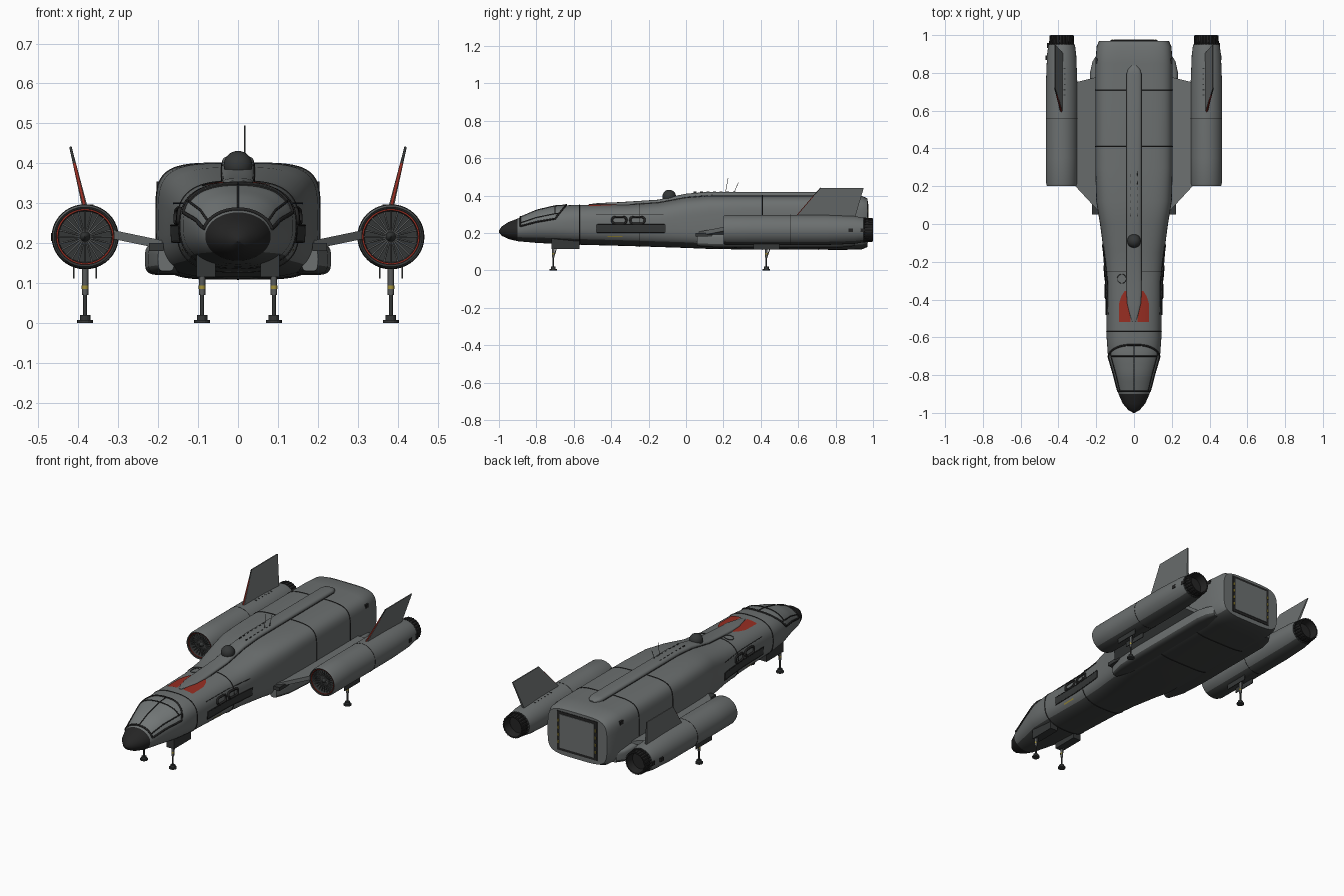
import bpy, bmesh, math
from mathutils import Vector

if "Cube" in bpy.data.objects:
    bpy.data.objects.remove(bpy.data.objects["Cube"], do_unlink=True)


def material(name, *rgb):
    m = bpy.data.materials.new(name)
    m.use_nodes = True
    m.diffuse_color = (*rgb, 1)
    bsdf = next(n for n in m.node_tree.nodes if n.type == "BSDF_PRINCIPLED")
    bsdf.inputs["Base Color"].default_value = (*rgb, 1)
    bsdf.inputs["Roughness"].default_value = 0.6
    return m


GREY = material("hull grey", .15, .162, .162)
GLASS = material("canopy grey", .17, .185, .185)
BELLY = material("belly grey", .05, .054, .053)
DARK = material("dark grey", .035, .038, .038)
BLACK = material("nose black", .018, .018, .018)
RED = material("signal red", .31, .027, .016)
YELLOW = material("marking yellow", .36, .28, .04)
METAL = material("leg metal", .1, .105, .105)


def build(name, verts, faces, mats, index=None, smooth=True):
    mesh = bpy.data.meshes.new(name)
    mesh.from_pydata(verts, [], faces)
    for m in mats:
        mesh.materials.append(m)
    if index:
        mesh.polygons.foreach_set("material_index", index)
    bm = bmesh.new()
    bm.from_mesh(mesh)
    bmesh.ops.recalc_face_normals(bm, faces=bm.faces)
    bm.to_mesh(mesh)
    bm.free()
    ob = bpy.data.objects.new(name, mesh)
    bpy.context.collection.objects.link(ob)
    if smooth:
        bpy.ops.object.select_all(action="DESELECT")
        ob.select_set(True)
        bpy.context.view_layer.objects.active = ob
        bpy.ops.object.shade_smooth_by_angle(angle=math.radians(35))
    return ob


def oval(cx, cz, w, h, n, y, a):
    c, s = math.cos(a), math.sin(a)
    return Vector((cx + math.copysign(w * abs(c) ** (2 / n), c), y,
                   cz + math.copysign(h * abs(s) ** (2 / n), s)))


def loft(name, stations, mats, spans=None, seg=48, belly=0):
    """Skin along y through rounded sections (y, cx, cz, w, h, n); belly is the dark underside's half angle."""
    verts = [oval(*st[1:], st[0], math.tau * k / seg) for st in stations for k in range(seg)]
    faces, index = [], []
    for i in range(len(stations) - 1):
        for k in range(seg):
            j = (k + 1) % seg
            faces.append((i * seg + k, i * seg + j, (i + 1) * seg + j, (i + 1) * seg + k))
            under = abs((k + .5) * 360 / seg - 270) < belly
            mat = spans[i] if spans else 0
            index.append(2 if under and mat == 0 else mat)
    last = (len(stations) - 1) * seg
    faces += [tuple(range(seg)), tuple(range(last, last + seg))]
    index += [index[0], index[-1]]
    return build(name, verts, faces, mats, index)


def prism(name, a, b, mat):
    n = len(a)
    sides = [(k, (k + 1) % n, n + (k + 1) % n, n + k) for k in range(n)]
    return build(name, a + b, sides + [tuple(range(n)), tuple(range(n, 2 * n))], [mat], smooth=False)


def box(name, lo, hi, mat):
    ring = lambda z: [(lo[0], lo[1], z), (hi[0], lo[1], z), (hi[0], hi[1], z), (lo[0], hi[1], z)]
    return prism(name, ring(lo[2]), ring(hi[2]), mat)


def tube(name, points, r, mat, closed=False):
    cu = bpy.data.curves.new(name, "CURVE")
    cu.dimensions = "3D"
    cu.bevel_depth, cu.bevel_resolution, cu.use_fill_caps = r, 1, True
    sp = cu.splines.new("POLY")
    sp.points.add(len(points) - 1)
    for p, q in zip(sp.points, points):
        p.co = (*q, 1)
    sp.use_cyclic_u = closed
    cu.materials.append(mat)
    bpy.context.collection.objects.link(bpy.data.objects.new(name, cu))


# Fuselage sections: y, half width, bottom, top, squareness
HULL = [(-1, .004, .203, .213, 2), (-.985, .03, .185, .235, 2), (-.95, .06, .168, .258, 2),
        (-.9, .082, .156, .277, 2), (-.8, .108, .147, .32, 2.2), (-.7, .138, .142, .344, 2.4),
        (-.6, .145, .138, .35, 2.6), (-.3, .148, .13, .352, 2.8), (-.15, .16, .125, .362, 3),
        (0, .18, .12, .39, 3.5), (.12, .2, .115, .4, 4), (.3, .205, .112, .4, 4.5),
        (.85, .205, .11, .4, 4.5), (.94, .198, .112, .398, 4.5), (.97, .185, .125, .385, 4.5)]


def dims(y):
    for a, b in zip(HULL, HULL[1:]):
        if y <= b[0]:
            t = (y - a[0]) / (b[0] - a[0])
            return [p + (q - p) * t for p, q in zip(a[1:], b[1:])]


def skin(y, deg, grow=0):
    w, z0, z1, n = dims(y)
    return oval(0, (z0 + z1) / 2, w + grow, (z1 - z0) / 2 + grow, n, y, math.radians(deg))


def on_top(x, y, grow=.002):
    w, z0, z1, n = dims(y)
    return Vector((x, y, (z0 + z1) / 2 + (z1 - z0) / 2 * (1 - abs(x / w) ** n) ** (1 / n) + grow))


def on_side(s, y, z, grow=.002):
    w, z0, z1, n = dims(y)
    u = abs((2 * z - z0 - z1) / (z1 - z0))
    return Vector((s * (w * (1 - u ** n) ** (1 / n) + grow), y, z))


def patch(name, rows, mat):
    n = len(rows[0])
    faces = [(i * n + j, i * n + j + 1, (i + 1) * n + j + 1, (i + 1) * n + j)
             for i in range(len(rows) - 1) for j in range(n - 1)]
    return build(name, [p for r in rows for p in r], faces, [mat])


loft("fuselage", [(y, 0, (a + b) / 2, w, (b - a) / 2, n) for y, w, a, b, n in HULL],
     [GREY, BLACK, BELLY], [int(s[0] < -.91) for s in HULL[:-1]], 72, 48)
for y in (-.57, -.25, .41, .71):
    tube("panel_seam", [skin(y, d) for d in range(0, 360, 5)], .0025, BLACK, True)

# Canopy panes and framing
back = lambda d: -.72 + .08 * math.sin(math.radians(d))
pane = lambda t, d: skin(-.885 + t * (back(d) + .885), d, .002)
arc = range(15, 166, 5)
steps = [i / 10 for i in range(11)]
patch("canopy_glass", [[pane(t, d) for d in arc] for t in steps], GLASS)
border = [pane(0, d) for d in arc] + [pane(t, 165) for t in steps]
border += [pane(1, d) for d in reversed(arc)] + [pane(1 - t, 15) for t in steps]
tube("canopy_rim", border, .005, BLACK)
for d in (32, 90, 148):
    tube("canopy_rib", [pane(t, d) for t in steps], .003, BLACK)
tube("canopy_crossbar", [skin(-.7, d, .002) for d in range(32, 149, 4)], .003, BLACK)

# Dorsal spine, red panels beside its tip, dome, hatch and aerials
spine = [(-.52, .008, .003), (-.48, .022, .008), (-.42, .037, .011), (-.36, .04, .013),
         (-.15, .04, .016), (0, .04, .02), (.12, .04, .02), (.79, .04, .02),
         (.82, .032, .016), (.84, .012, .006)]
loft("dorsal_spine", [(y, 0, dims(y)[2], w, h, 3) for y, w, h in spine], [GREY])
for s in (-1, 1):
    edge = [(-.52, .018, .08), (-.47, .022, .08), (-.42, .03, .079), (-.385, .034, .068), (-.355, .036, .05)]
    patch("red_panel", [[on_top(s * (a + (b - a) * k / 6), y, .003) for k in range(7)]
                        for y, a, b in edge], RED)
    tube("spine_seam", [(s * .041, y / 20, dims(y / 20)[2] + .001) for y in range(-6, 17)], .0015, BLACK)
    for k in range(7):
        box("spine_vent", (s * .02 - .002, .04 + k * .035, .415), (s * .02 + .002, .055 + k * .035, .4205), DARK)
bpy.ops.mesh.primitive_uv_sphere_add(segments=32, ring_count=16, radius=.036, location=(0, -.09, .395))
dome = bpy.context.object
dome.name = "sensor_dome"
dome.data.materials.append(DARK)
bpy.ops.object.shade_smooth()
tube("roof_hatch", [on_top(-.065 + .024 * math.cos(k / 4), -.29 + .024 * math.sin(k / 4))
                    for k in range(25)], .0015, DARK, True)
tube("tall_aerial", [(.017, .21, .41), (.017, .225, .495)], .0015, METAL)
tube("short_aerial", [(.017, .255, .41), (.017, .28, .47)], .0015, METAL)

# Rear loading door
box("door_frame", (-.125, .965, .15), (.125, .973, .37), BLACK)
box("door", (-.108, .968, .165), (.108, .976, .355), GREY)


def leg(x, y, top):
    tube("leg_strut", [(x, y, top), (x, y, .07)], .008, METAL)
    tube("leg_piston", [(x, y, .09), (x, y, .01)], .005, DARK)
    tube("leg_brace", [(x, y + .03, top), (x, y, .06)], .003, METAL)
    tube("leg_band", [(x, y, .085), (x, y, .094)], .0085, YELLOW)
    for r, z0, z1 in ((.02, 0, .008), (.013, .008, .02)):
        ring = lambda z: [(x + r * math.cos(k * math.pi / 8), y + r * math.sin(k * math.pi / 8), z)
                          for k in range(16)]
        prism("leg_foot", ring(z0), ring(z1), DARK)


for s in (-1, 1):
    cx, cz = s * .383, .216
    leg(s * .09, -.71, .16)
    leg(s * .383, .43, .15)
    box("nose_gear_box", (s * .08 - .024, -.72, .115), (s * .08 + .024, -.57, .17), DARK)

    # Cabin side: slot, windows and marking
    ys = [-.48 + k * .037 for k in range(11)]
    patch("side_slot", [[on_side(s, y, z, .003) for y in ys] for z in (.203, .224, .245)], DARK)
    slot_rim = [on_side(s, y, .203) for y in ys] + [on_side(s, y, .245) for y in reversed(ys)]
    tube("slot_rim", slot_rim, .0025, BLACK, True)
    for y in (-.357, -.26):
        loop = [on_side(s, p.x, p.z) for p in
                (oval(y, .268, .038, .018, 3.5, 0, k * math.tau / 24) for k in range(24))]
        tube("window_frame", loop, .006, BLACK, True)
    patch("yellow_marking", [[on_side(s, y, z) for y in (-.42, -.38, -.34)] for z in (.179, .185)], YELLOW)
    tube("cabin_rail", [on_side(s, y, .3) for y in (-.48, -.4, -.3, -.2, -.12)], .0015, BLACK)
    for k in range(4):
        box("door_marking", (s * .116 - .004, .97, .19 + k * .04), (s * .116 + .004, .977, .205 + k * .04), YELLOW)

    # Sponson, hinge fairing and pylon
    loft("sponson", [(y, s * .18, z, w, h, 4) for y, z, w, h in
                     ((.06, .16, .02, .03), (.15, .16, .045, .037), (.3, .16, .053, .04),
                      (.8, .16, .053, .04), (.86, .16, .04, .035), (.9, .16, .015, .03))],
         [GREY, DARK, BELLY], belly=75)
    box("hinge_fairing", (s * .205 - .018, .05, .18), (s * .205 + .018, .14, .2), DARK)
    root = [(s * .19, .07, .185), (s * .19, .78, .185), (s * .31, .75, .21), (s * .31, .2, .21)]
    prism("pylon", root, [(x, y, z + .022) for x, y, z in root], GREY)
    box("shoulder_light", (s * .192 - .012, .85, .335), (s * .192 + .012, .875, .355), BLACK)

    # Engine nacelle with open intake and exhaust
    body = [(.25, .066, .064), (.204, .073, .07), (.2, .078, .075), (.215, .082, .08), (.35, .083, .081),
            (.75, .083, .08), (.9, .077, .074), (.95, .07, .066), (.952, .06, .058)]
    loft("nacelle", [(y, cx, cz, w, h, 2) for y, w, h in body], [GREY, DARK, BELLY],
         [1, 1, 0, 0, 0, 0, 0, 1], belly=40)
    circle = lambda y, r: [oval(cx, cz, r, r * .97, 2, y, k * math.tau / 40) for k in range(40)]
    tube("intake_ring", circle(.208, .07), .0026, RED, True)
    for k in range(24):
        a = k * math.tau / 24
        rim = oval(cx, cz, .067, .065, 2, .225, a)
        tube("fan_blade", [(cx, .225, cz), rim], .0025, METAL)
        tube("nozzle_petal", [oval(cx, cz, r, r, 2, y, a) for y, r in ((.945, .063), (.998, .06))], .004, BLACK)
    loft("fan_hub", [(.205, cx, cz, .002, .002, 2), (.22, cx, cz, .012, .012, 2),
                     (.25, cx, cz, .016, .016, 2)], [DARK], seg=20)
    loft("nozzle", [(y, cx, cz, r, r, 2) for y, r in
                    ((.94, .066), (.955, .058), (.965, .063), (1, .06), (1, .054), (.955, .048))], [BLACK])
    tube("nacelle_seam", circle(.56, .083), .0012, BLACK, True)
    for dx in (-.028, .028):
        box("gear_door", (cx + dx - .002, .36, .112), (cx + dx + .002, .5, .15), DARK)
    for k in range(6):
        box("nacelle_vent", (s * .368 - .006, .68 + k * .028, .28),
            (s * .368 + .006, .686 + k * .028, .2965 - k * .0008), DARK)
    for y, x in ((.88, .461), (.945, .453)):
        box("side_port", (s * x - .008, y - .012, .205), (s * x + .002, y + .012, .225), BLACK)

    # Canted tail fin with red leading edge and dark tip
    fin = [(.59, .288), (.72, .44), (.95, .44), (.9, .27)]
    lean = lambda y, z, o: (s * (.383 + (z - .288) * .24 + o), y, z)
    prism("tail_fin", [lean(y, z, -.007 if z < .4 else -.003) for y, z in fin],
          [lean(y, z, .007 if z < .4 else .003) for y, z in fin], GREY)
    tube("fin_red_edge", [lean(.59, .288, 0), lean(.685, .399, 0)], .004, RED)
    tube("fin_dark_edge", [lean(.685, .399, 0), lean(.72, .44, 0)], .0035, DARK)
